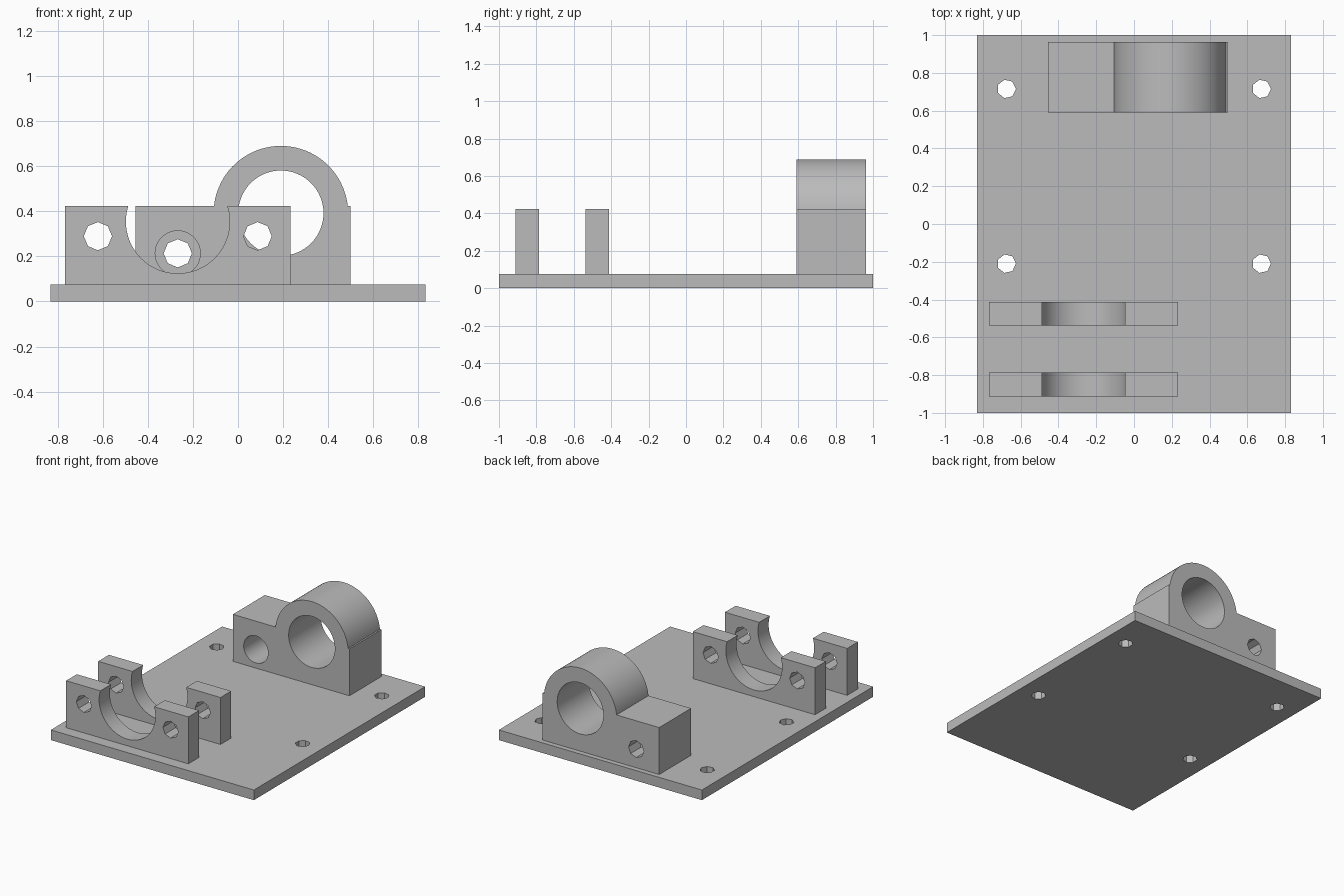
import bpy, bmesh, math
from mathutils import Vector

cube = bpy.data.objects.get("Cube")
if cube:
    bpy.data.objects.remove(cube, do_unlink=True)

grey = bpy.data.materials.new("plain grey")
grey.use_nodes = True
colour = (0.5, 0.5, 0.5, 1)
grey.diffuse_color = colour
grey.node_tree.nodes["Principled BSDF"].inputs["Base Color"].default_value = colour

TOP = 0.422  # shared height of the mount blocks


def circle(cx, cy, r, sides):
    return [(cx + r * math.cos(math.tau * i / sides),
             cy + r * math.sin(math.tau * i / sides)) for i in range(sides)]


def rect(a0, a1, b0, b1):
    return [(a0, b0), (a1, b0), (a1, b1), (a0, b1)]


def prism(name, outline, start, end, axis="Y"):
    """Extrude an XZ outline along Y, or an XY outline along Z."""
    place = (lambda a, b, t: (a, t, b)) if axis == "Y" else (lambda a, b, t: (a, b, t))
    bm = bmesh.new()
    face = bm.faces.new([bm.verts.new(place(a, b, start)) for a, b in outline])
    out = bmesh.ops.extrude_face_region(bm, geom=[face])
    moved = [g for g in out["geom"] if isinstance(g, bmesh.types.BMVert)]
    bmesh.ops.translate(bm, verts=moved, vec=Vector(place(0, 0, end - start)))
    bmesh.ops.recalc_face_normals(bm, faces=bm.faces)
    mesh = bpy.data.meshes.new(name)
    bm.to_mesh(mesh)
    bm.free()
    mesh.materials.append(grey)
    obj = bpy.data.objects.new(name, mesh)
    bpy.context.collection.objects.link(obj)
    return obj


def activate(obj):
    bpy.ops.object.select_all(action="DESELECT")
    obj.select_set(True)
    bpy.context.view_layer.objects.active = obj


def cut(obj, outline, start, end, axis="Y"):
    cutter = prism("cutter", outline, start, end, axis)
    cutter.hide_render = True
    activate(obj)
    mod = obj.modifiers.new("cut", "BOOLEAN")
    mod.operation, mod.solver, mod.object = "DIFFERENCE", "EXACT", cutter
    bpy.ops.object.modifier_apply(modifier=mod.name)
    bpy.data.objects.remove(cutter, do_unlink=True)


def smooth(obj):
    activate(obj)
    bpy.ops.object.shade_smooth_by_angle(angle=math.radians(25))


# Base plate with four screw holes
plate = prism("base_plate", rect(-0.83, 0.83, -1, 1), 0, 0.075, "Z")
for x in (-0.675, 0.675):
    for y in (-0.21, 0.715):
        cut(plate, circle(x, y, 0.05, 7), -0.1, 0.2, "Z")

# Pair of cradle brackets: open round seat with a bolt hole either side
mid = -0.267
for name, y0, y1 in (("front_cradle", -0.912, -0.787), ("inner_cradle", -0.537, -0.412)):
    cradle = prism(name, rect(-0.767, 0.233, 0.01, TOP), y0, y1)
    cut(cradle, circle(mid, 0.354, 0.23, 64), y0 - 0.1, y1 + 0.1)
    for side in (-1, 1):
        cut(cradle, circle(mid + side * 0.354, 0.289, 0.0625, 8), y0 - 0.1, y1 + 0.1)
    smooth(cradle)

# Bearing block: rectangular foot topped by a round housing
cx, cz, radius = 0.19, 0.391, 0.298
a = math.asin((TOP - cz) / radius)
steps = 40
arc = [(cx + radius * math.cos(t), cz + radius * math.sin(t))
       for t in (a + (math.pi - 2 * a) * i / steps for i in range(steps + 1))]
block = prism("bearing_block",
              [(-0.455, 0.01), (0.498, 0.01), (0.498, TOP)] + arc + [(-0.455, TOP)],
              0.59, 0.963)
cut(block, circle(cx, cz, 0.189, 64), 0.4, 1.1)
# Bolt hole with a wide counterbore at the front
cut(block, circle(mid, 0.213, 0.0625, 8), 0.4, 1.1)
cut(block, circle(mid, 0.213, 0.1, 40), 0.4, 0.84)
smooth(block)
